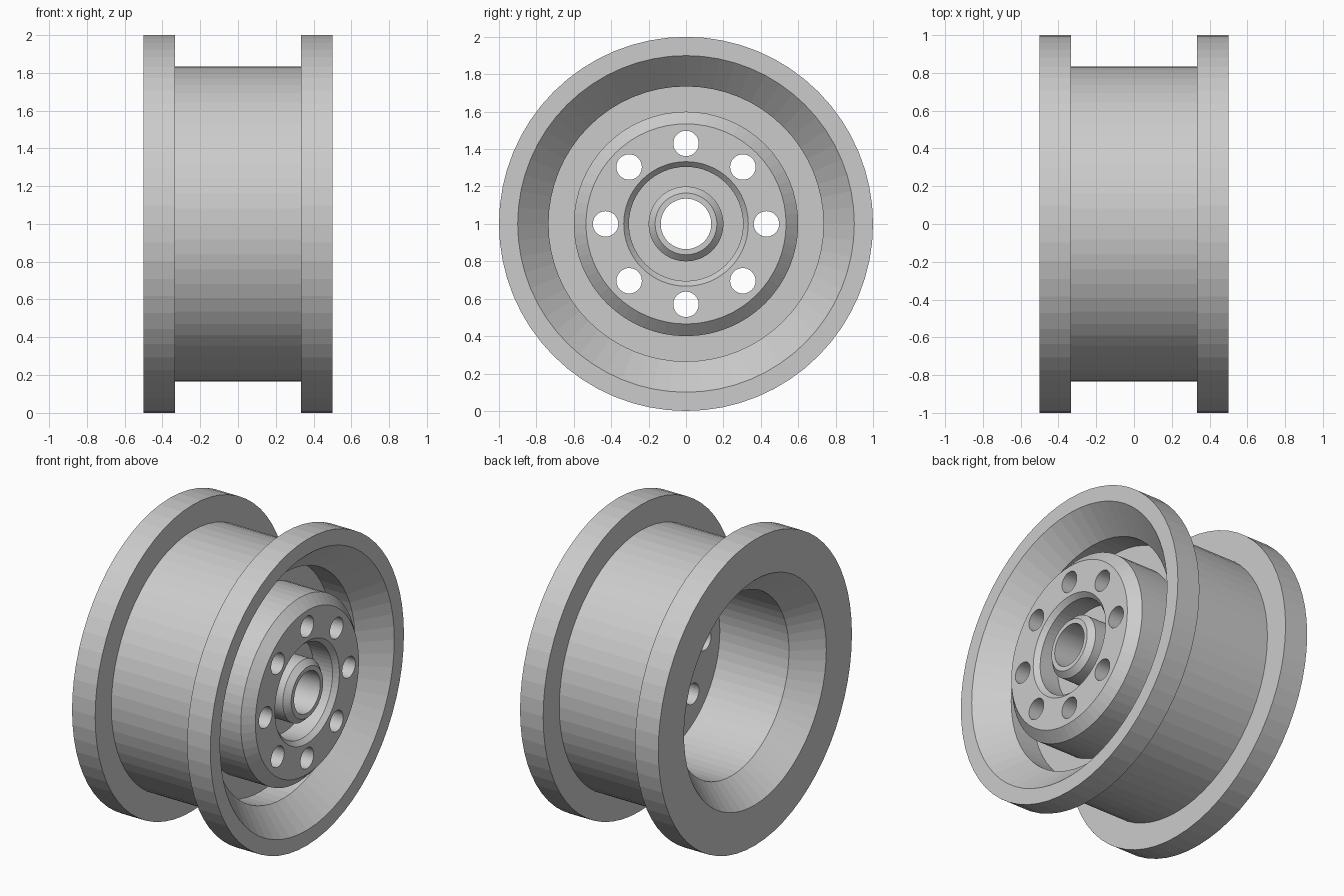
import bpy, bmesh, math
from mathutils import Matrix

if "Cube" in bpy.data.objects:
    bpy.data.objects.remove(bpy.data.objects["Cube"])

SEG = 64
AXLE_Z = 1.0


def add_object(name, bm):
    bmesh.ops.recalc_face_normals(bm, faces=bm.faces)
    mesh = bpy.data.meshes.new(name)
    bm.to_mesh(mesh)
    bm.free()
    obj = bpy.data.objects.new(name, mesh)
    bpy.context.collection.objects.link(obj)
    obj.location.z = AXLE_Z
    return obj


def lathe(name, profile):
    """Revolve a closed (x, radius) profile around the x axis."""
    bm = bmesh.new()
    rings = []
    for i in range(SEG):
        a = 2 * math.pi * i / SEG
        rings.append([bm.verts.new((x, r * math.cos(a), r * math.sin(a))) for x, r in profile])
    n = len(profile)
    for i in range(SEG):
        p, q = rings[i], rings[(i + 1) % SEG]
        for j in range(n):
            k = (j + 1) % n
            bm.faces.new((p[j], p[k], q[k], q[j]))
    return add_object(name, bm)


T, S = 0.333, 0.167
wheel = lathe("wheel_body", [
    # flanges and barrel, outside
    (-0.5, 0.735), (-0.5, 1.0), (-T, 1.0), (-T, 0.833),
    (T, 0.833), (T, 1.0), (0.5, 1.0),
    # right dish and groove around the hub
    (0.5, 0.9), (T, 0.735), (S, 0.735), (S, 0.6),
    # hub face with chamfers and central recess
    (0.44, 0.6), (0.5, 0.535), (0.5, 0.333), (0.47, 0.305), (T, 0.305),
    # centre boss and bore
    (T, 0.2), (0.465, 0.2), (0.5, 0.165), (0.5, 0.135), (S, 0.135),
    # hollow left side
    (S, 0.588), (-T, 0.588),
])

# bolt holes through the hub
bm = bmesh.new()
for i in range(8):
    a = math.radians(45 * i)
    m = (Matrix.Translation((0.33, 0.43 * math.cos(a), 0.43 * math.sin(a)))
         @ Matrix.Rotation(math.pi / 2, 4, 'Y'))
    bmesh.ops.create_cone(bm, cap_ends=True, segments=32, radius1=0.068,
                          radius2=0.068, depth=0.6, matrix=m)
cutter = add_object("bolt_hole_cutter", bm)
cutter.hide_render = True
cutter.hide_set(True)

cut = wheel.modifiers.new("bolt_holes", 'BOOLEAN')
cut.operation = 'DIFFERENCE'
cut.solver = 'EXACT'
cut.object = cutter
